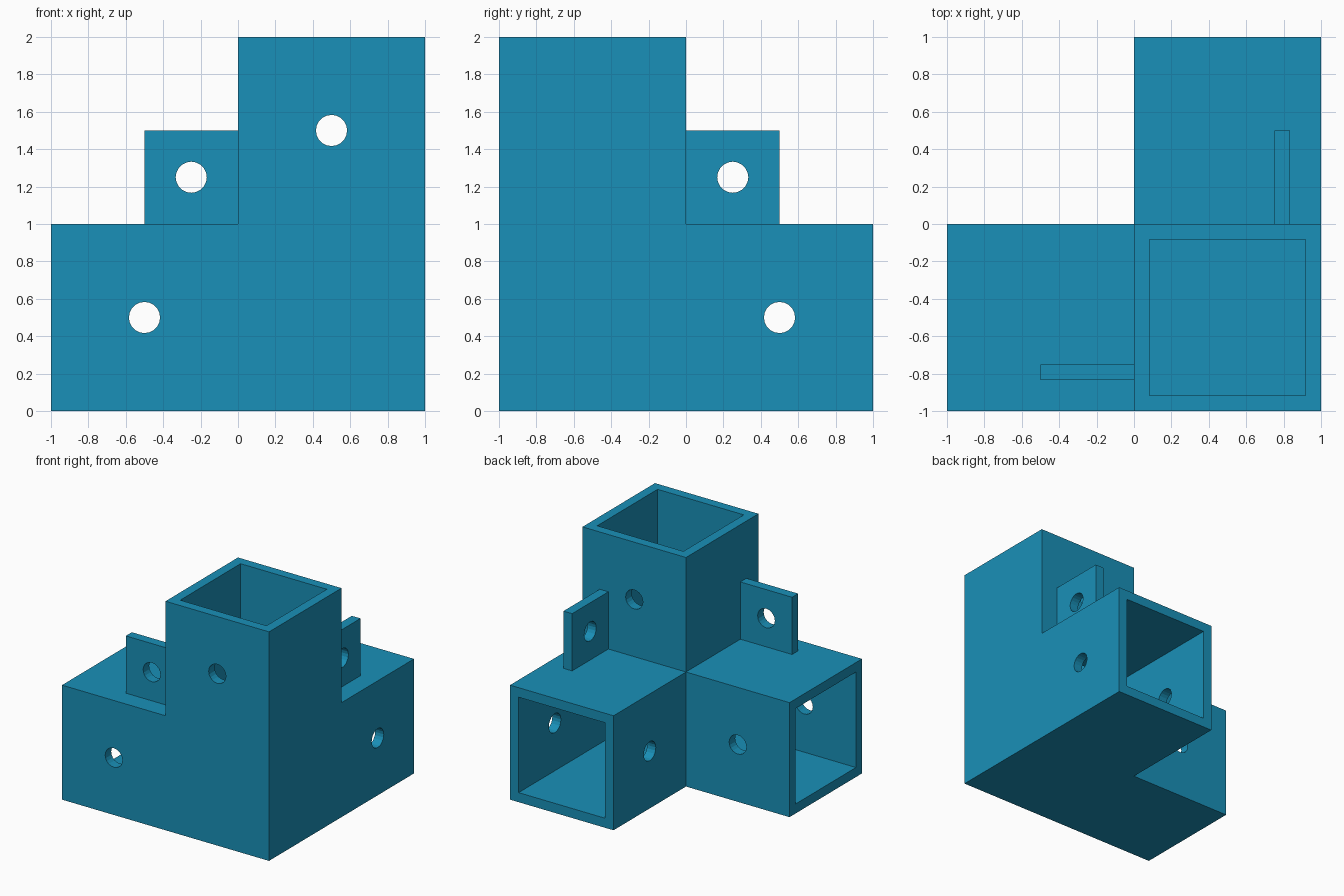
import bpy, math

if "Cube" in bpy.data.objects:
    bpy.data.objects.remove(bpy.data.objects["Cube"])

WALL = 1 / 12
HOLE_R = 1 / 12

mat = bpy.data.materials.new("blue")
mat.diffuse_color = (0.01, 0.28, 0.48, 1)
mat.use_nodes = True
mat.node_tree.nodes["Principled BSDF"].inputs["Base Color"].default_value = mat.diffuse_color


def box(name, lo, hi):
    bpy.ops.mesh.primitive_cube_add(size=1, location=[(a + b) / 2 for a, b in zip(lo, hi)])
    ob = bpy.context.object
    ob.name = name
    ob.scale = [b - a for a, b in zip(lo, hi)]
    bpy.ops.object.transform_apply(location=True, rotation=True, scale=True)
    return ob


def drill(name, loc, axis, length):
    rot = (math.pi / 2, 0, 0) if axis == "y" else (0, math.pi / 2, 0)
    bpy.ops.mesh.primitive_cylinder_add(vertices=20, radius=HOLE_R, depth=length,
                                        location=loc, rotation=rot)
    ob = bpy.context.object
    ob.name = name
    bpy.ops.object.transform_apply(location=True, rotation=True, scale=True)
    return ob


def combine(target, tool, operation):
    mod = target.modifiers.new(tool.name, "BOOLEAN")
    mod.operation = operation
    mod.solver = "EXACT"
    mod.object = tool
    bpy.context.view_layer.objects.active = target
    bpy.ops.object.modifier_apply(modifier=mod.name)
    bpy.data.objects.remove(tool)


# Three square arms meeting in one corner block
body = box("corner_connector", (-1, -1, 0), (1, 0, 1))
combine(body, box("back_arm", (0, -1, 0), (1, 1, 1)), "UNION")
combine(body, box("upright_arm", (0, -1, 0), (1, 0, 2)), "UNION")

# Square bores running from each open end into the corner
near, far = WALL, 1 - WALL
bores = [((-1.2, -far, near), (far, -near, far)),
         ((near, -far, near), (far, 1.2, far)),
         ((near, -far, near), (far, -near, 2.2))]
for lo, hi in bores:
    combine(body, box("bore", lo, hi), "DIFFERENCE")

# Screw holes through both walls of each arm
for loc, axis in [((-0.5, -0.5, 0.5), "y"), ((0.5, 0.5, 0.5), "x"), ((0.5, -0.5, 1.5), "y")]:
    combine(body, drill("screw_hole", loc, axis, 1.4), "DIFFERENCE")

# Drilled tabs standing on the two horizontal arms
left_tab = box("left_tab", (-0.5, -0.75 - WALL, 1), (0, -0.75, 1.5))
combine(left_tab, drill("tab_hole", (-0.25, -0.79, 1.25), "y", 0.4), "DIFFERENCE")
back_tab = box("back_tab", (0.75, 0, 1), (0.75 + WALL, 0.5, 1.5))
combine(back_tab, drill("tab_hole", (0.79, 0.25, 1.25), "x", 0.4), "DIFFERENCE")

for ob in (body, left_tab, back_tab):
    ob.data.materials.clear()
    ob.data.materials.append(mat)
